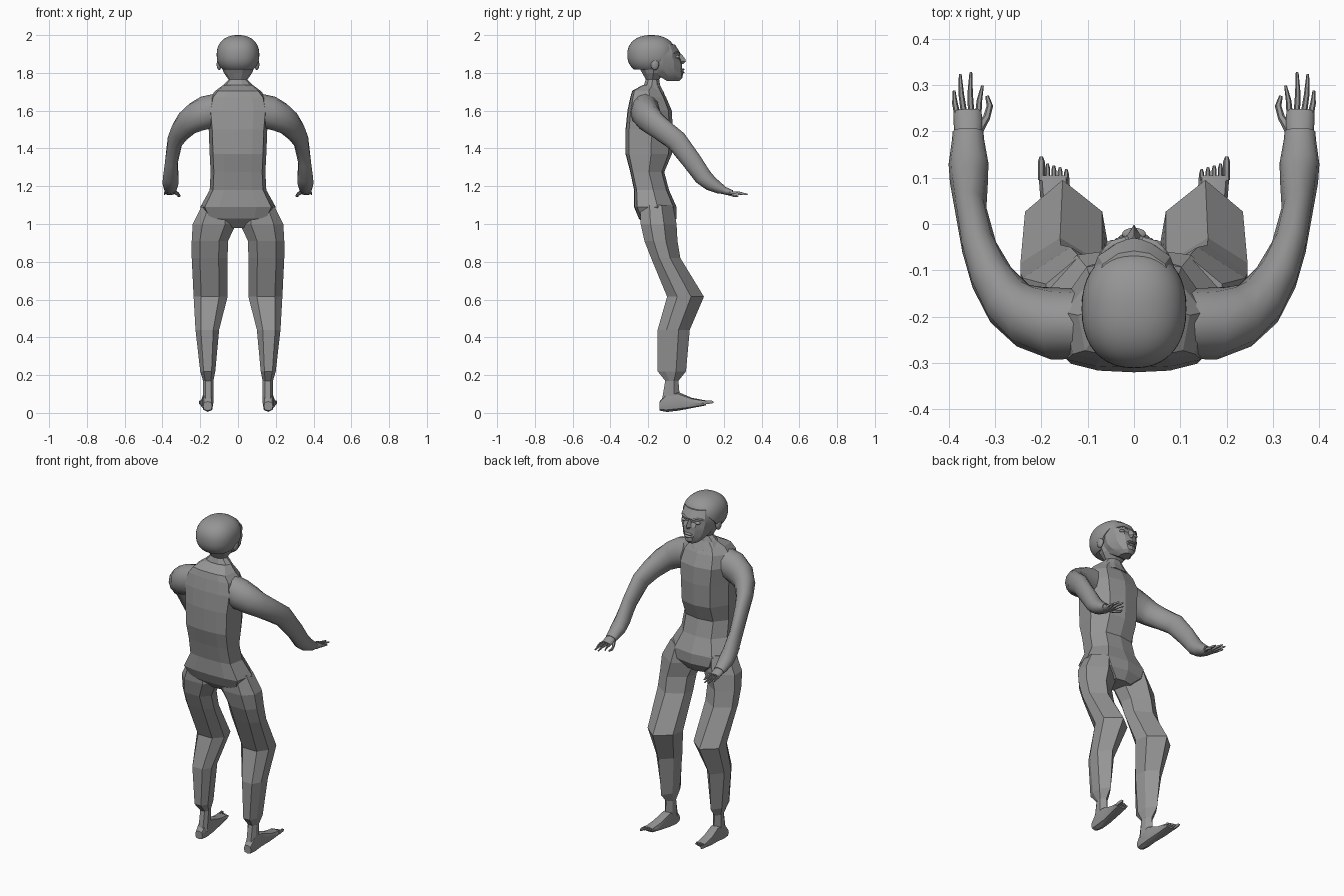
import bpy, bmesh, math
from mathutils import Vector

cube = bpy.data.objects.get("Cube")
if cube:
    bpy.data.objects.remove(cube, do_unlink=True)

grey = bpy.data.materials.new("plain_grey")
grey.use_nodes = True
tone = (0.3, 0.3, 0.3, 1)
grey.diffuse_color = tone
grey.node_tree.nodes["Principled BSDF"].inputs["Base Color"].default_value = tone


def finish(name, bm, smooth=None, mirror=False):
    """Turn a bmesh into a named object, optionally smooth and mirrored."""
    bmesh.ops.recalc_face_normals(bm, faces=bm.faces)
    mesh = bpy.data.meshes.new(name)
    bm.to_mesh(mesh)
    bm.free()
    mesh.materials.append(grey)
    obj = bpy.data.objects.new(name, mesh)
    bpy.context.collection.objects.link(obj)
    if smooth:
        bpy.ops.object.select_all(action='DESELECT')
        obj.select_set(True)
        bpy.context.view_layer.objects.active = obj
        bpy.ops.object.shade_smooth_by_angle(angle=math.radians(smooth))
    if mirror:
        mod = obj.modifiers.new("mirror", 'MIRROR')
        mod.use_clip = False
        mod.use_mirror_merge = False
    return obj


def loft(name, rings, smooth=None, mirror=False):
    """Bridge rings of equal length and close both ends."""
    bm = bmesh.new()
    loops = [[bm.verts.new(p) for p in ring] for ring in rings]
    n = len(loops[0])
    for a, b in zip(loops, loops[1:]):
        for i in range(n):
            j = (i + 1) % n
            bm.faces.new((a[i], a[j], b[j], b[i]))
    bm.faces.new(loops[0])
    bm.faces.new(loops[-1])
    return finish(name, bm, smooth, mirror)


def section(profile, z, x0, x1, y0, y1):
    """Fit a unit outline into a horizontal box at height z."""
    return [Vector(((x0 + x1) / 2 + u * (x1 - x0) / 2,
                    (y0 + y1) / 2 + v * (y1 - y0) / 2, z)) for u, v in profile]


def circle(n, power=1.0):
    def bend(c):
        return math.copysign(abs(c) ** power, c)
    return [(bend(math.cos(math.tau * i / n)), bend(math.sin(math.tau * i / n)))
            for i in range(n)]


def tube(name, path, sides=12, smooth=50, mirror=True):
    """Oval tube along points given as x, y, z, half width, half height."""
    pts = [Vector(p[:3]) for p in path]
    rings = []
    for i, p in enumerate(pts):
        t = (pts[min(i + 1, len(pts) - 1)] - pts[max(i - 1, 0)]).normalized()
        side = t.cross(Vector((0, 0, 1))).normalized()
        up = side.cross(t)
        rings.append([p + side * u * path[i][3] + up * v * path[i][4]
                      for u, v in circle(sides)])
    return loft(name, rings, smooth, mirror)


def ball(name, centre, size, mirror=False):
    bm = bmesh.new()
    bmesh.ops.create_uvsphere(bm, u_segments=16, v_segments=10, radius=1)
    for v in bm.verts:
        v.co = Vector(c + s * k for c, s, k in zip(centre, size, v.co))
    return finish(name, bm, 60, mirror)


# Torso: broad flat back, angled sides, faceted chest
torso_half = [(0, -1), (.5, -.97), (.88, -.85), (1, .1), (.62, .85)]
torso_profile = torso_half + [(0, 1)] + [(-u, v) for u, v in torso_half[:0:-1]]
torso = [(.98, .08, -.20, -.08), (1.03, .17, -.25, -.05), (1.09, .20, -.275, -.05),
         (1.18, .15, -.275, -.09), (1.275, .145, -.295, -.115),
         (1.37, .15, -.32, -.075), (1.5, .155, -.32, -.07), (1.6, .165, -.31, -.075),
         (1.67, .15, -.295, -.105), (1.705, .12, -.285, -.125), (1.735, .08, -.23, -.14)]
loft("torso", [section(torso_profile, z, -w, w, a, b) for z, w, a, b in torso])

# Neck with a flared base
neck = [(1.69, .11, -.26, -.11), (1.735, .08, -.225, -.135), (1.765, .05, -.215, -.14),
        (1.80, .075, -.235, -.11), (1.84, .09, -.26, -.09)]
loft("neck", [section(circle(10), z, -w, w, a, b) for z, w, a, b in neck])

# Legs: angular, with a pointed ridge down the front
leg_profile = [(.1, 1), (1, .3), (1, -.45), (.55, -1), (-.5, -1), (-1, -.5), (-.85, .3)]
leg = [(1.10, .03, .19, -.24, -.07), (1.0, .01, .24, -.24, -.05),
       (.91, .053, .245, -.22, -.045), (.82, .055, .245, -.185, -.03),
       (.615, .055, .235, -.10, .095), (.44, .10, .225, -.15, .02),
       (.22, .12, .20, -.15, 0), (.17, .13, .185, -.11, -.04), (.05, .13, .185, -.13, -.03)]
loft("leg", [section(leg_profile, *row) for row in leg], mirror=True)

# Feet: tapered wedge from heel to the ball, then five toes
foot = [(-.14, .137, .185, .012, .06), (-.10, .13, .19, .005, .11),
        (-.04, .13, .19, .012, .11), (.03, .135, .20, .025, .08),
        (.105, .14, .206, .04, .066)]
foot_rings = []
for y, x0, x1, z0, z1 in foot:
    ring = section(circle(8, .7), 0, x0, x1, z0, z1)
    foot_rings.append([Vector((p.x, y, p.y)) for p in ring])
loft("foot", foot_rings, smooth=40, mirror=True)
for i in range(5):
    x = .146 + i * .0135
    r = .0075 if i == 4 else .0055
    tip = .145 if i == 4 else .118 + i * .004
    tube(f"toe_{i + 1}", [(x, .095, .054, r, r + .003), (x, tip - .01, .058, r, r + .002),
                          (x, tip, .056, r * .5, r * .6)], sides=6)

# Arms: rounded shoulder sweeping forward to the wrist and flat palm
tube("arm", [(.09, -.215, 1.61, .075, .085), (.17, -.215, 1.59, .078, .088),
             (.225, -.2, 1.565, .07, .08), (.268, -.172, 1.535, .058, .07),
             (.307, -.115, 1.49, .047, .062), (.334, -.05, 1.44, .038, .058),
             (.352, .03, 1.335, .034, .052), (.356, .09, 1.25, .041, .047),
             (.357, .13, 1.215, .043, .04), (.358, .18, 1.187, .035, .028),
             (.358, .20, 1.18, .033, .022)])
tube("palm", [(.358, .185, 1.183, .028, .022), (.358, .215, 1.173, .031, .019),
              (.359, .245, 1.166, .03, .013)])

# Fingers and thumb
fingers = [(.336, .327, .298), (.351, .352, .327), (.366, .375, .323), (.381, .388, .287)]
for i, (base, tip, reach) in enumerate(fingers):
    mid = (base + tip) / 2 + .002
    tube(f"finger_{i + 1}", [(base, .235, 1.166, .007, .009),
                             (mid, (.235 + reach) / 2, 1.165, .006, .008),
                             (tip, reach, 1.156, .003, .004)], sides=6)
tube("thumb", [(.338, .20, 1.172, .012, .012), (.318, .23, 1.158, .008, .009),
               (.311, .255, 1.15, .007, .008), (.317, .276, 1.146, .004, .005)], sides=6)

# Cap: full dome with a level nape and a rim rising over the forehead
bm = bmesh.new()
bmesh.ops.create_uvsphere(bm, u_segments=40, v_segments=24, radius=1)
for v in bm.verts:
    q = [math.copysign(abs(c) ** .88, c) for c in v.co]
    v.co = Vector((.113 * q[0], -.183 + .128 * q[1], 1.896 + .104 * q[2]))
for point, normal in (((0, 0, 1.817), (0, 0, -1)), ((0, -.15, 1.85), (0, .73, -.68))):
    cut = bmesh.ops.bisect_plane(bm, geom=bm.verts[:] + bm.edges[:] + bm.faces[:],
                                 plane_co=point, plane_no=normal, clear_outer=True)
    bmesh.ops.holes_fill(bm, edges=[e for e in cut["geom_cut"]
                                    if isinstance(e, bmesh.types.BMEdge)])
finish("cap", bm, 35)

# Face: brow, cheeks, mouth and chin
face_half = [(0, 1), (.4, .9), (.78, .5), (1, -.2), (.85, -1)]
face_profile = face_half + [(-u, v) for u, v in face_half[:0:-1]]
face = [(1.757, .03, -.10, -.035), (1.775, .05, -.13, -.018), (1.80, .072, -.17, -.016),
        (1.825, .085, -.19, -.022), (1.86, .096, -.19, -.022), (1.885, .10, -.19, -.034),
        (1.905, .10, -.19, -.03), (1.95, .085, -.17, -.058)]
loft("face", [section(face_profile, z, -w, w, a, b) for z, w, a, b in face], smooth=25)

# Nose, lips, eyes, brows and ears
nose_profile = [(0, 1), (1, -.2), (.7, -1), (-.7, -1), (-1, -.2)]
loft("nose", [section(nose_profile, z, -w, w, -.05, y) for z, w, y in
              ((1.848, .013, -.014), (1.86, .018, -.001), (1.872, .012, -.003),
               (1.9, .008, -.024))])
for name, z, thick in (("upper_lip", 1.818, .006), ("lower_lip", 1.803, .007)):
    ball(name, (0, -.022, z), (.026, .014, thick))
ball("eye", (.044, -.046, 1.885), (.017, .012, .009), mirror=True)
tube("brow", [(.018, -.034, 1.903, .006, .004), (.045, -.042, 1.91, .007, .005),
              (.07, -.062, 1.904, .004, .003)], sides=6)
ball("ear", (.10, -.165, 1.845), (.013, .022, .03), mirror=True)
